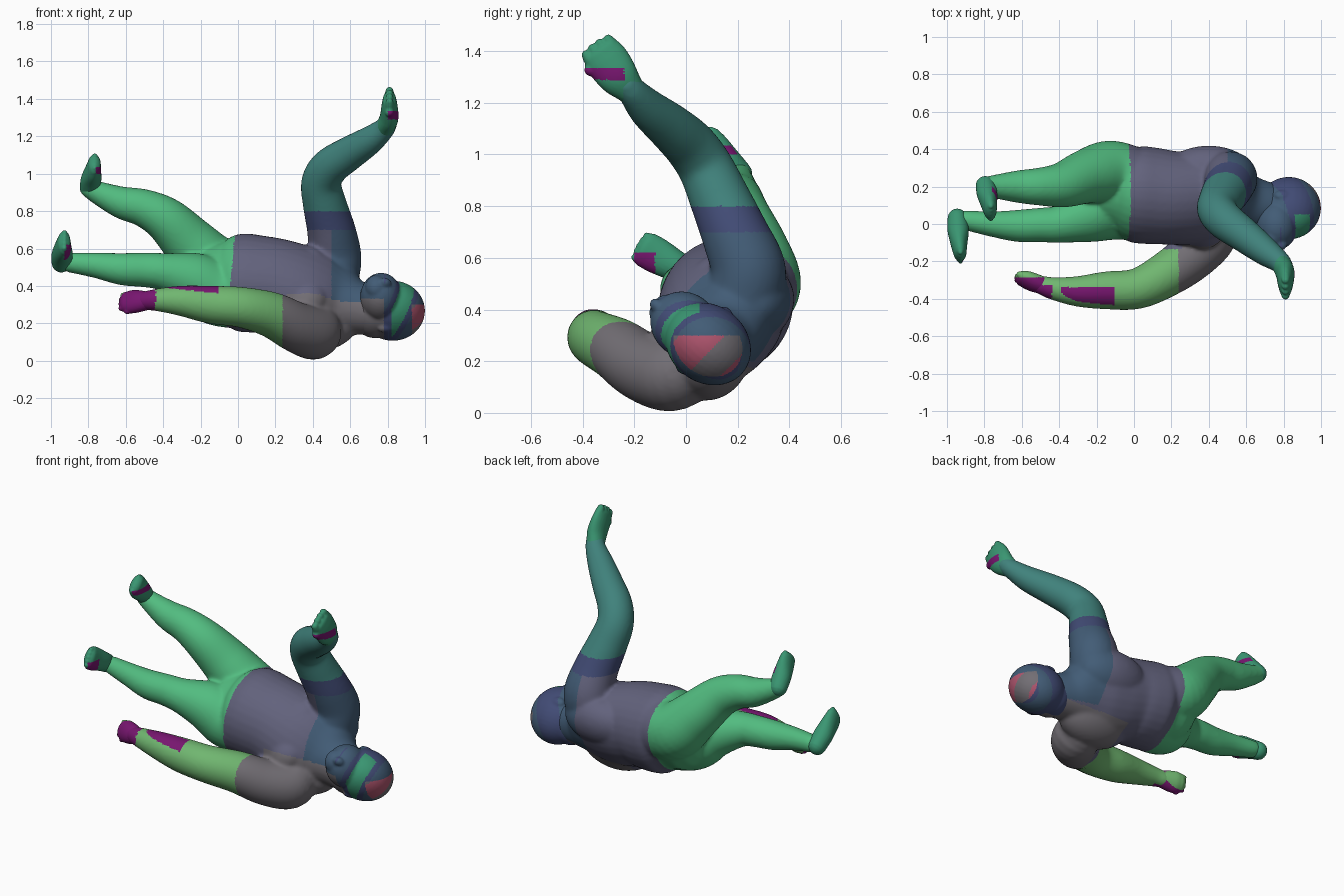
import bpy, bmesh, math
from mathutils import Vector, Matrix

if "Cube" in bpy.data.objects:
    bpy.data.objects.remove(bpy.data.objects["Cube"])

U = Vector((0, .62, .79))      # body's right-to-left axis
N = Vector((0, -.79, .62))     # direction the chest faces
mats = {}


def lin(c):
    return (c / 255 / 12.92) if c < 11 else ((c / 255 + .055) / 1.055) ** 2.4


def paint(name, rgb):
    m = bpy.data.materials.new(name)
    m.diffuse_color = (*[lin(c) for c in rgb], 1)
    m.use_nodes = True
    m.node_tree.nodes["Principled BSDF"].inputs["Base Color"].default_value = m.diffuse_color
    mats[name] = m


for n, c in dict(slate=(98, 98, 124), green=(82, 188, 128), navy=(66, 76, 118), teal=(64, 130, 124),
                 grey=(114, 110, 116), lime=(112, 182, 112), purple=(120, 22, 112),
                 rose=(175, 85, 110), seagreen=(58, 150, 114), steel=(66, 92, 118)).items():
    paint(n, c)


def spline(st, steps):
    # Catmull-Rom through the stations (x, y, z, a, b)
    st = [Vector(s if len(s) == 5 else (*s, s[3])) for s in st]
    p = [2 * st[0] - st[1]] + st + [2 * st[-1] - st[-2]]
    out = []
    for i in range(1, len(p) - 2):
        for k in range(steps):
            t = k / steps
            out.append(.5 * (2 * p[i] + (p[i + 1] - p[i - 1]) * t
                             + (2 * p[i - 1] - 5 * p[i] + 4 * p[i + 1] - p[i + 2]) * t * t
                             + (3 * p[i] - p[i - 1] - 3 * p[i + 1] + p[i + 2]) * t ** 3))
    return out + [st[-1]]


def tube(bm, st, ref=U, steps=6, seg=32):
    # Round-ended elliptical limb; a is the radius along ref, b across it
    s = spline(st, steps)
    c = [Vector(q[:3]) for q in s]
    rings = []
    for i, q in enumerate(s):
        t = (c[min(i + 1, len(c) - 1)] - c[max(i - 1, 0)]).normalized()
        rings.append((c[i], t, q[3], q[4]))

    def dome(r, sign):
        p, t, a, b = r
        return [(p + t * sign * min(a, b) * math.sin(w), t, a * math.cos(w), b * math.cos(w))
                for w in (.4, .8, 1.15, 1.45)]
    rings = dome(rings[0], -1)[::-1] + rings + dome(rings[-1], 1)
    loops = []
    for p, t, a, b in rings:
        side = (ref - t * ref.dot(t)).normalized()
        up = t.cross(side)
        loops.append([bm.verts.new(p + side * a * math.cos(w) + up * b * math.sin(w))
                      for w in (2 * math.pi * k / seg for k in range(seg))])
    for l0, l1 in zip(loops, loops[1:]):
        for k in range(seg):
            j = (k + 1) % seg
            bm.faces.new((l0[k], l0[j], l1[j], l1[k]))
    bm.faces.new(loops[0][::-1])
    bm.faces.new(loops[-1])


def ball(bm, loc, rx, ru, rn):
    # Ellipsoid aligned with the body's own axes
    m = Matrix((Vector((rx, 0, 0)), U * ru, N * rn)).transposed().to_4x4()
    bmesh.ops.create_uvsphere(bm, u_segments=32, v_segments=20, radius=1,
                              matrix=Matrix.Translation(loc) @ m)


def finish(bm, name, colour, voxel, soften):
    # Fuse the overlapping forms into one skin, then paint it by region
    bmesh.ops.recalc_face_normals(bm, faces=bm.faces)
    me = bpy.data.meshes.new(name)
    bm.to_mesh(me)
    bm.free()
    ob = bpy.data.objects.new(name, me)
    bpy.context.collection.objects.link(ob)
    r = ob.modifiers.new("fuse", "REMESH")
    r.mode, r.voxel_size = "VOXEL", voxel
    s = ob.modifiers.new("soften", "SMOOTH")
    s.factor, s.iterations = .5, soften
    dg = bpy.context.evaluated_depsgraph_get()
    skin = bpy.data.meshes.new_from_object(ob.evaluated_get(dg))
    ob.modifiers.clear()
    ob.data = skin
    skin.materials.clear()
    names = []
    for f in skin.polygons:
        col = colour(f.center)
        if col not in names:
            names.append(col)
            skin.materials.append(mats[col])
        f.material_index = names.index(col)
        f.use_smooth = True


def extremity(name, st, ref, digits, length, colour, thumb=0):
    # Palm or foot, with a row of short digits on its end
    bm = bmesh.new()
    tube(bm, st, ref, seg=24)
    end, prev = Vector(st[-1][:3]), Vector(st[-2][:3])
    d = (end - prev).normalized()
    side = (ref - d * ref.dot(d)).normalized()
    w = st[-1][3]
    r = w / digits * 1.25
    for k in range(digits):
        o = (2 * k + 1) / digits - 1
        a = end + side * o * w * .85
        b = a + d * length * (1 - .3 * o * o)
        tube(bm, [(*a, r), (*((a + b) / 2), r), (*b, r * .85)], ref, 2, 10)
    if thumb:
        a = prev + side * thumb * w * .65
        b = a + d * length * .5 + side * thumb * w * .25
        tube(bm, [(*a, r * 1.2), (*b, r)], ref, 3, 10)
    finish(bm, name, colour, .006, 2)


def body_colour(p):
    if p.y < -.135 and p.z < .42 and p.x > -.7:           # right arm
        if p.x > .24:
            return "grey"
        top = p.z > .36 - .1 * (p.x + .1) and p.y < -.34
        return "purple" if (p.x < -.1 and top) or (p.x < -.44 and p.y < -.33) else "lime"
    if p.x > .3 and p.z > .7:                             # left arm
        return "navy" if p.z < .8 else "teal"
    if p.x < -.04 + .08 * (p.z - .4):
        return "green"
    if p.x > .26 and p.z < .3 - .5 * p.y:
        return "grey"
    return "steel" if p.x > .5 and p.z > .2 else "slate"


# Body: torso from pelvis to neck
bm = bmesh.new()
tube(bm, [(-.08, .17, .42, .22, .2), (0, .16, .42, .265, .25), (.1, .15, .41, .265, .255),
          (.2, .14, .40, .26, .245), (.32, .135, .365, .27, .235), (.43, .135, .335, .28, .21),
          (.53, .13, .31, .23, .17), (.62, .11, .285, .155, .145), (.72, .09, .265, .13, .13)])
# chest muscles and shoulder blades
for s in (1, -1):
    ball(bm, Vector((.37, .125, .35)) + U * s * .11 + N * .12, .11, .11, .085)
    ball(bm, Vector((.40, .16, .33)) + U * s * .14 - N * .03, .24, .16, .14)
# raised left arm
tube(bm, [(.5, .23, .46, .15), (.515, .24, .56, .145), (.5, .19, .69, .13), (.465, .13, .83, .117),
          (.445, .075, .95, .107), (.49, .015, 1.035, .102), (.59, -.06, 1.105, .092),
          (.7, -.145, 1.175, .077), (.775, -.2, 1.235, .06), (.8, -.23, 1.27, .053)], Vector((1, .3, 0)))
# right arm lying along the body
tube(bm, [(.4, .03, .2, .145), (.405, -.06, .15, .145), (.31, -.17, .18, .134),
          (.18, -.265, .245, .122), (.02, -.345, .285, .109), (-.15, -.355, .3, .101),
          (-.3, -.36, .32, .082), (-.43, -.345, .325, .061), (-.5, -.325, .32, .05)])
# legs
tube(bm, [(0, .22, .46, .19), (-.13, .275, .505, .172), (-.25, .255, .62, .147),
          (-.38, .21, .75, .122), (-.5, .2, .815, .102), (-.62, .2, .845, .087),
          (-.73, .2, .89, .066), (-.79, .2, .92, .054)])
tube(bm, [(0, .11, .36, .19), (-.13, .09, .375, .18), (-.25, .045, .435, .147),
          (-.4, .0, .475, .102), (-.5, -.005, .485, .092), (-.62, -.01, .49, .086),
          (-.76, .0, .51, .068), (-.9, .02, .525, .053)])
finish(bm, "body", body_colour, .011, 8)


# Head: skull, nape, jaw, chin, nose and ears
def head_colour(p):
    if p.x > .93 and p.z < .3:
        return "rose" if math.sin(20 * (p.y - p.z)) > -.2 else "grey"
    w = math.sin(26 * (p.x - .8) - 12 * (p.z - .3) + 6 * p.y)
    if p.y < .05 and p.x > .82 and w > .3:
        return "seagreen"
    if p.x < .78 and p.y < .1:
        return "grey" if p.z < .33 else "steel"
    return "navy" if w > -.55 else "steel"


bm = bmesh.new()
ball(bm, Vector((.828, .085, .267)), .172, .15, .175)
ball(bm, Vector((.73, .085, .255)), .12, .128, .142)
ball(bm, Vector((.765, -.005, .34)), .112, .125, .137)
ball(bm, Vector((.74, -.075, .39)), .06, .07, .065)
ball(bm, Vector((.785, -.105, .41)), .035, .028, .04)
for s in (-1, 1):
    ball(bm, Vector((.79, .07, .28)) + U * s * .14, .04, .016, .028)
finish(bm, "head", head_colour, .008, 5)

# Hands
extremity("left_hand", [(.79, -.22, 1.255, .06, .05), (.808, -.26, 1.3, .078, .05),
                        (.81, -.3, 1.355, .085, .044), (.81, -.325, 1.39, .08, .037)],
          Vector((0, .83, .55)), 4, .035,
          lambda p: "purple" if 1.29 < p.z < 1.335 and p.x > .8 and p.y < -.24 else "seagreen", -1)
extremity("right_hand", [(-.48, -.33, .32, .05, .045), (-.53, -.315, .318, .062, .047),
                         (-.57, -.3, .315, .066, .044), (-.595, -.292, .315, .06, .038)],
          Vector((0, .45, .89)), 4, .03, lambda p: "purple" if p.y < -.285 else "lime", -1)

# Feet
extremity("left_foot", [(-.795, .205, .925, .052, .052), (-.785, .16, .97, .058, .055),
                        (-.775, .11, 1.015, .068, .044), (-.768, .075, 1.05, .068, .035)],
          Vector((0, .75, .66)), 5, .022,
          lambda p: "purple" if 1.0 < p.z < 1.035 and p.x > -.76 else "seagreen")
extremity("right_foot", [(-.945, .03, .525, .055, .052), (-.94, -.035, .565, .06, .057),
                         (-.935, -.11, .607, .07, .044), (-.93, -.155, .632, .07, .035)],
          Vector((0, .6, .8)), 5, .027,
          lambda p: "purple" if -.2 < p.y < -.12 and p.x > -.93 and p.z < .62 else "seagreen")
